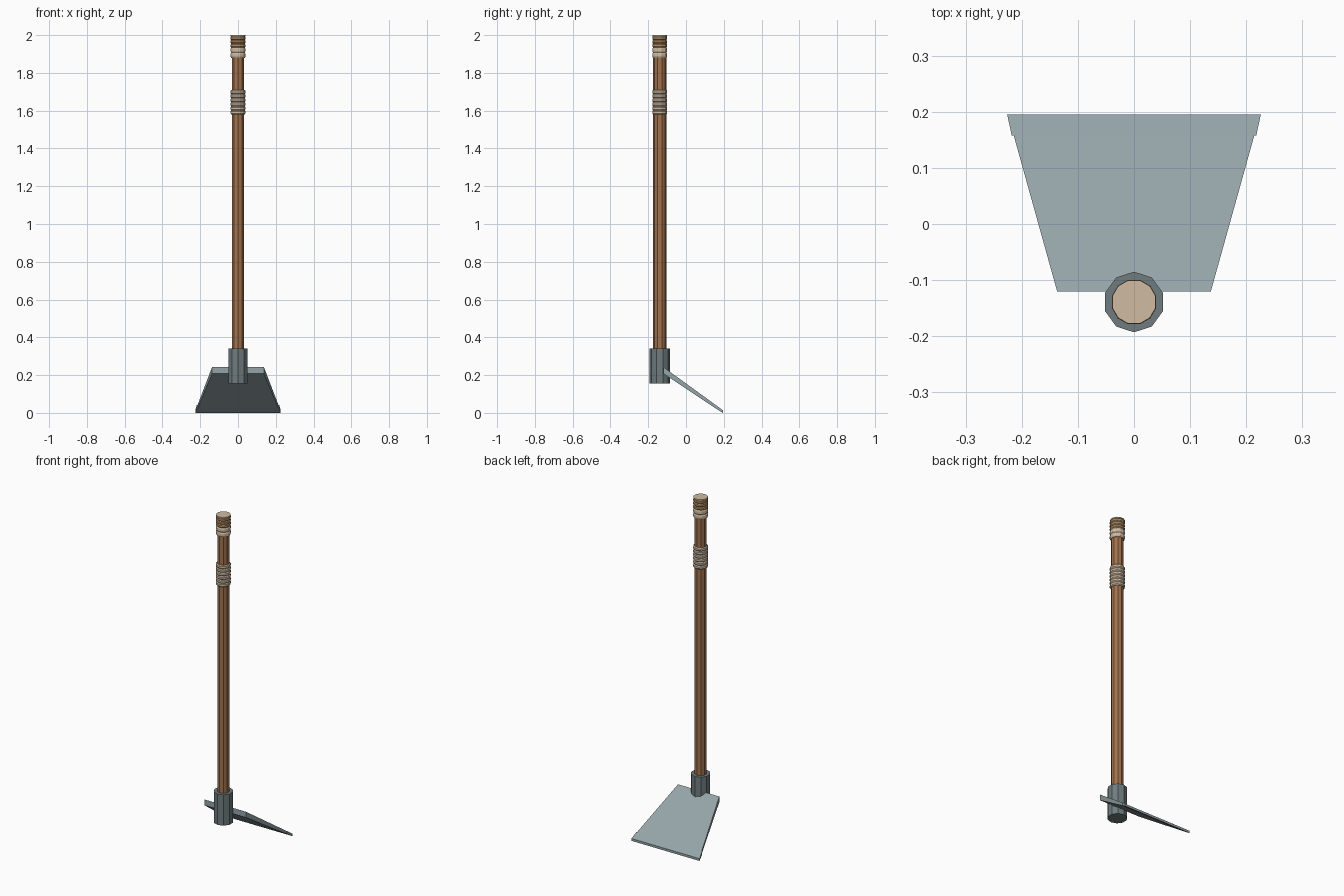
import bpy
from math import sin, cos, pi

if "Cube" in bpy.data.objects:
    bpy.data.objects.remove(bpy.data.objects["Cube"])

AXIS_Y = -0.139


def material(name, rgb):
    m = bpy.data.materials.new(name)
    m.diffuse_color = (*rgb, 1)
    m.use_nodes = True
    m.node_tree.nodes["Principled BSDF"].inputs["Base Color"].default_value = m.diffuse_color
    return m


steel = material("steel", (0.30, 0.37, 0.39))
iron = material("dark_iron", (0.16, 0.20, 0.21))
wood = material("wood", (0.36, 0.17, 0.075))
cord = material("cord", (0.62, 0.50, 0.36))
tan = material("tan_cord", (0.50, 0.29, 0.14))


def build(name, verts, faces, mat):
    me = bpy.data.meshes.new(name)
    me.from_pydata(verts, [], faces)
    me.materials.append(mat)
    ob = bpy.data.objects.new(name, me)
    bpy.context.collection.objects.link(ob)
    return ob


def lathe(name, profile, sides, mat, start=pi / 2):
    """Closed flat-faced solid from (radius, z) points, bottom to top."""
    verts = [(r * cos(start + 2 * pi * i / sides),
              AXIS_Y + r * sin(start + 2 * pi * i / sides), z)
             for r, z in profile for i in range(sides)]
    faces = [(k * sides + i, k * sides + (i + 1) % sides,
              (k + 1) * sides + (i + 1) % sides, (k + 1) * sides + i)
             for k in range(len(profile) - 1) for i in range(sides)]
    last = (len(profile) - 1) * sides
    faces += [tuple(reversed(range(sides))), tuple(range(last, last + sides))]
    return build(name, verts, faces, mat)


def plate(name, back, front, mat):
    """Tapered slab between two end sections (half width, y, z low, z high)."""
    verts = []
    for w, y, lo, hi in (back, front):
        verts += [(-w, y, lo), (w, y, lo), (w, y, hi), (-w, y, hi)]
    faces = [(0, 1, 2, 3), (7, 6, 5, 4), (4, 5, 1, 0),
             (5, 6, 2, 1), (6, 7, 3, 2), (7, 4, 0, 3)]
    return build(name, verts, faces, mat)


def wrap(name, z0, z1, rings, mat):
    """Cord binding made of stacked rounded rings."""
    h = (z1 - z0) / rings
    profile = [(0.037, z0)]
    for i in range(rings):
        z = z0 + i * h
        profile += [(0.041, z + 0.25 * h), (0.041, z + 0.75 * h), (0.037, z + h)]
    return lathe(name, profile, 12, mat, pi / 12)


# Handle and the iron socket that holds it
lathe("handle", [(0.0345, 0.20), (0.0345, 1.99)], 10, wood)
lathe("socket", [(0.054, 0.155), (0.054, 0.34)], 10, iron)

# Cord grips
wrap("middle_grip", 1.58, 1.71, 6, cord)
wrap("upper_grip", 1.88, 1.935, 2, cord)
wrap("end_grip", 1.935, 1.994, 3, tan)
lathe("end_cap", [(0.040, 1.993), (0.040, 2.0)], 12, cord, pi / 12)

# Sloping blade and its sharpened edge
plate("blade", (0.137, -0.12, 0.208, 0.243), (0.215, 0.16, 0.022, 0.040), steel)
plate("cutting_edge", (0.218, 0.158, 0.023, 0.042), (0.226, 0.195, 0.0, 0.014), steel)
